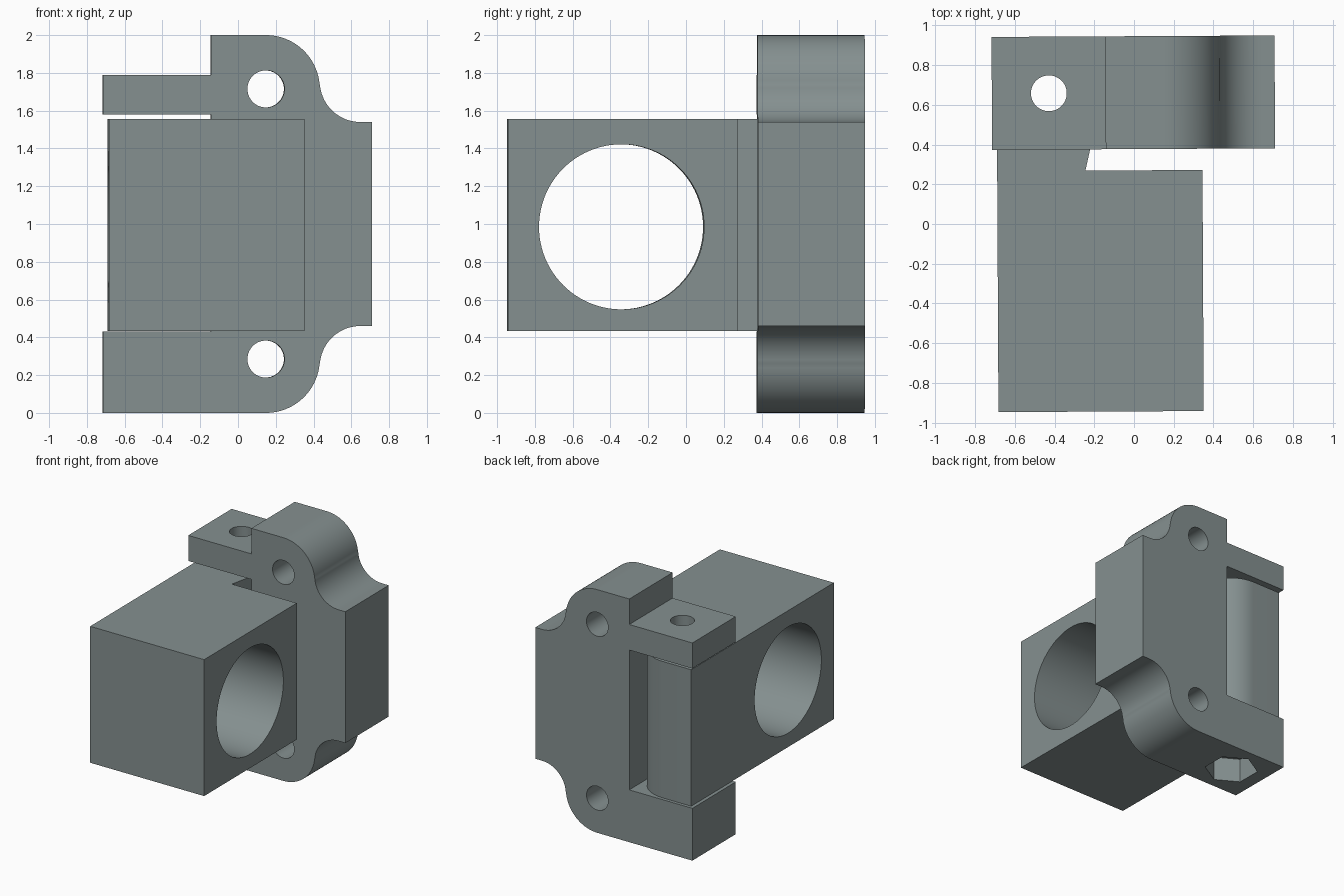
import bpy, bmesh, math
from mathutils import Matrix, Vector

if "Cube" in bpy.data.objects:
    bpy.data.objects.remove(bpy.data.objects["Cube"])

steel = bpy.data.materials.new("blue grey")
steel.diffuse_color = (0.235, 0.28, 0.28, 1)
steel.use_nodes = True
steel.node_tree.nodes["Principled BSDF"].inputs["Base Color"].default_value = steel.diffuse_color

PIN = (-0.425, 0.66)      # hinge pin axis in plan
SCREWS = (0.285, 1.715)   # screw hole heights


def arc(cx, cy, r, a0, a1, n=20):
    return [(cx + r * math.cos(math.radians(a0 + (a1 - a0) * i / n)),
             cy + r * math.sin(math.radians(a0 + (a1 - a0) * i / n))) for i in range(n + 1)]


def extrude(name, outline, place, depth):
    """Extrude a 2D outline; place maps a 2D point to its 3D start."""
    bm = bmesh.new()
    face = bm.faces.new([bm.verts.new(place(u, v)) for u, v in outline])
    new = bmesh.ops.extrude_face_region(bm, geom=[face])["geom"]
    bmesh.ops.translate(bm, vec=Vector(depth), verts=[g for g in new if isinstance(g, bmesh.types.BMVert)])
    bmesh.ops.recalc_face_normals(bm, faces=bm.faces)
    mesh = bpy.data.meshes.new(name)
    bm.to_mesh(mesh)
    bm.free()
    mesh.materials.append(steel)
    ob = bpy.data.objects.new(name, mesh)
    bpy.context.collection.objects.link(ob)
    return ob


def cutter(start, axis, r, length, sides=64, turn=0):
    """Prism along x, y or z from a start point."""
    ring = arc(0, 0, r, turn, turn + 360, sides)[:-1]
    x, y, z = start
    place = {"x": lambda u, v: (x, y + u, z + v),
             "y": lambda u, v: (x + u, y, z + v),
             "z": lambda u, v: (x + u, y + v, z)}[axis]
    ob = extrude("cutter", ring, place, [length if a == axis else 0 for a in "xyz"])
    ob.hide_render = True
    return ob


def cut(ob, tools):
    bpy.context.view_layer.objects.active = ob
    for tool in tools:
        mod = ob.modifiers.new("hole", "BOOLEAN")
        mod.operation = "DIFFERENCE"
        mod.solver = "EXACT"
        mod.object = tool
        bpy.ops.object.modifier_apply(modifier=mod.name)
        bpy.data.objects.remove(tool)


# Mounting bracket: rounded ears, concave shoulders and two hinge arms
ear = math.degrees(math.atan2(0.045, 0.5))
lower = arc(0.15, SCREWS[0], 0.285, -90, -ear) + arc(0.65, 0.245, 0.215, 180 - ear, 90)
upper = [(x, 2 - z) for x, z in reversed(lower)]
profile = ([(-0.712, 0)] + lower + [(0.712, 0.46), (0.712, 1.54)] + upper +
           [(-0.14, 2), (-0.14, 1.79), (-0.712, 1.79), (-0.712, 1.58),
            (-0.14, 1.58), (-0.14, 0.43), (-0.712, 0.43)])
bracket = extrude("mounting_bracket", profile, lambda u, v: (u, 0.377, v), (0, 0.568, 0))
cut(bracket, [cutter((0.15, 0.2, z), "y", 0.098, 1) for z in SCREWS]
    + [cutter((*PIN, -0.1), "z", 0.09, 2.2),
       cutter((*PIN, -0.1), "z", 0.205, 0.3, 6, 30)])   # nut pocket

# Swinging block: box with a tapered, rounded hinge knuckle
plan = ([(-0.687, -0.943), (0.346, -0.943), (0.346, 0.27), (-0.243, 0.27)]
        + arc(*PIN, 0.264, -13, 90) + [(-0.687, 0.924)])
block = extrude("hinged_block", plan, lambda u, v: (u, v, 0.433), (0, 0, 1.122))
cut(block, [cutter((-1, -0.343, 0.985), "x", 0.437, 2, 96),
            cutter((*PIN, 0.2), "z", 0.09, 1.6)])

# Slight turn of the whole assembly, then smooth the curved faces
for ob in (bracket, block):
    ob.data.transform(Matrix.Rotation(math.radians(0.3), 4, "Z"))
    bpy.ops.object.select_all(action="DESELECT")
    ob.select_set(True)
    bpy.context.view_layer.objects.active = ob
    bpy.ops.object.shade_smooth_by_angle(angle=math.radians(30))
